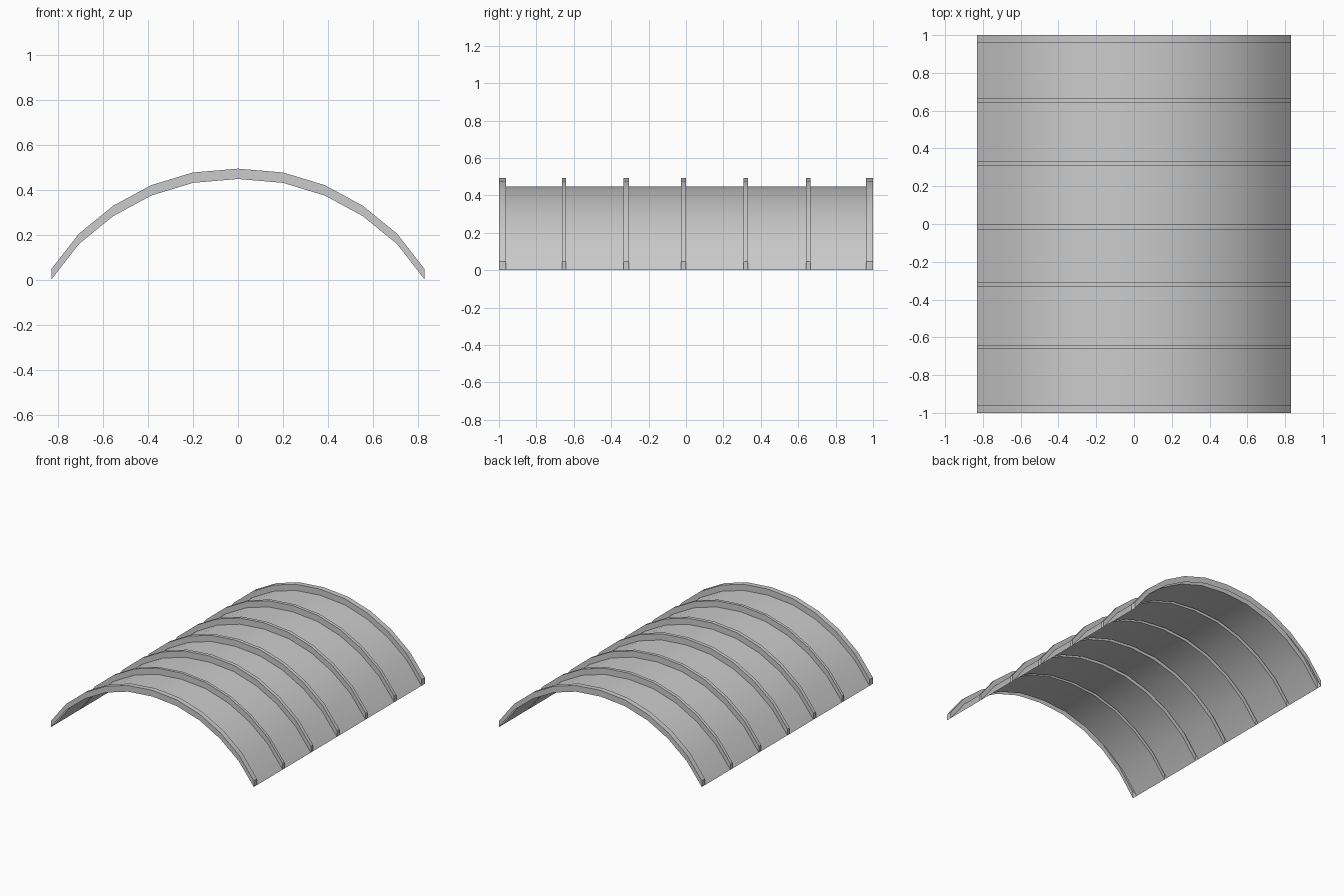
import bpy, bmesh

if "Cube" in bpy.data.objects:
    bpy.data.objects.remove(bpy.data.objects["Cube"])

# Half of the arch profile (x, z); mirrored across x = 0
HALF = [(0, 0.447), (0.2, 0.43), (0.385, 0.374), (0.555, 0.282), (0.707, 0.158), (0.83, 0.0)]
ARCH = [(-x, z) for x, z in HALF[:0:-1]] + HALF
RISE = 0.046    # height of the ribs above the sheet
RIBS = [(-1, -0.962), (-0.663, -0.642), (-0.333, -0.306), (-0.028, -0.001),
        (0.307, 0.332), (0.642, 0.666), (0.962, 1)]

grey = bpy.data.materials.new("light grey")
grey.diffuse_color = (0.6, 0.6, 0.6, 1)
grey.use_nodes = True
grey.node_tree.nodes["Principled BSDF"].inputs["Base Color"].default_value = grey.diffuse_color


def arch_row(bm, y, lift):
    return [bm.verts.new((x, y, z + lift)) for x, z in ARCH]


def bridge(bm, a, b):
    for i in range(len(a) - 1):
        bm.faces.new((a[i], a[i + 1], b[i + 1], b[i]))


def finish(bm, name):
    mesh = bpy.data.meshes.new(name)
    bm.to_mesh(mesh)
    bm.free()
    mesh.materials.append(grey)
    obj = bpy.data.objects.new(name, mesh)
    bpy.context.collection.objects.link(obj)
    bpy.ops.object.select_all(action='DESELECT')
    obj.select_set(True)
    bpy.context.view_layer.objects.active = obj
    bpy.ops.object.shade_smooth_by_angle(angle=0.5)


# Curved sheet panels between neighbouring ribs
for left, right in zip(RIBS, RIBS[1:]):
    bm = bmesh.new()
    bridge(bm, arch_row(bm, left[1], 0), arch_row(bm, right[0], 0))
    finish(bm, "sheet_panel")

# Raised hollow ribs: front wall, top, back wall and two foot caps
for y0, y1 in RIBS:
    bm = bmesh.new()
    rows = [arch_row(bm, y0, 0), arch_row(bm, y0, RISE),
            arch_row(bm, y1, RISE), arch_row(bm, y1, 0)]
    for a, b in zip(rows, rows[1:]):
        bridge(bm, a, b)
    bm.faces.new([r[0] for r in rows])
    bm.faces.new([r[-1] for r in reversed(rows)])
    finish(bm, "raised_rib")
